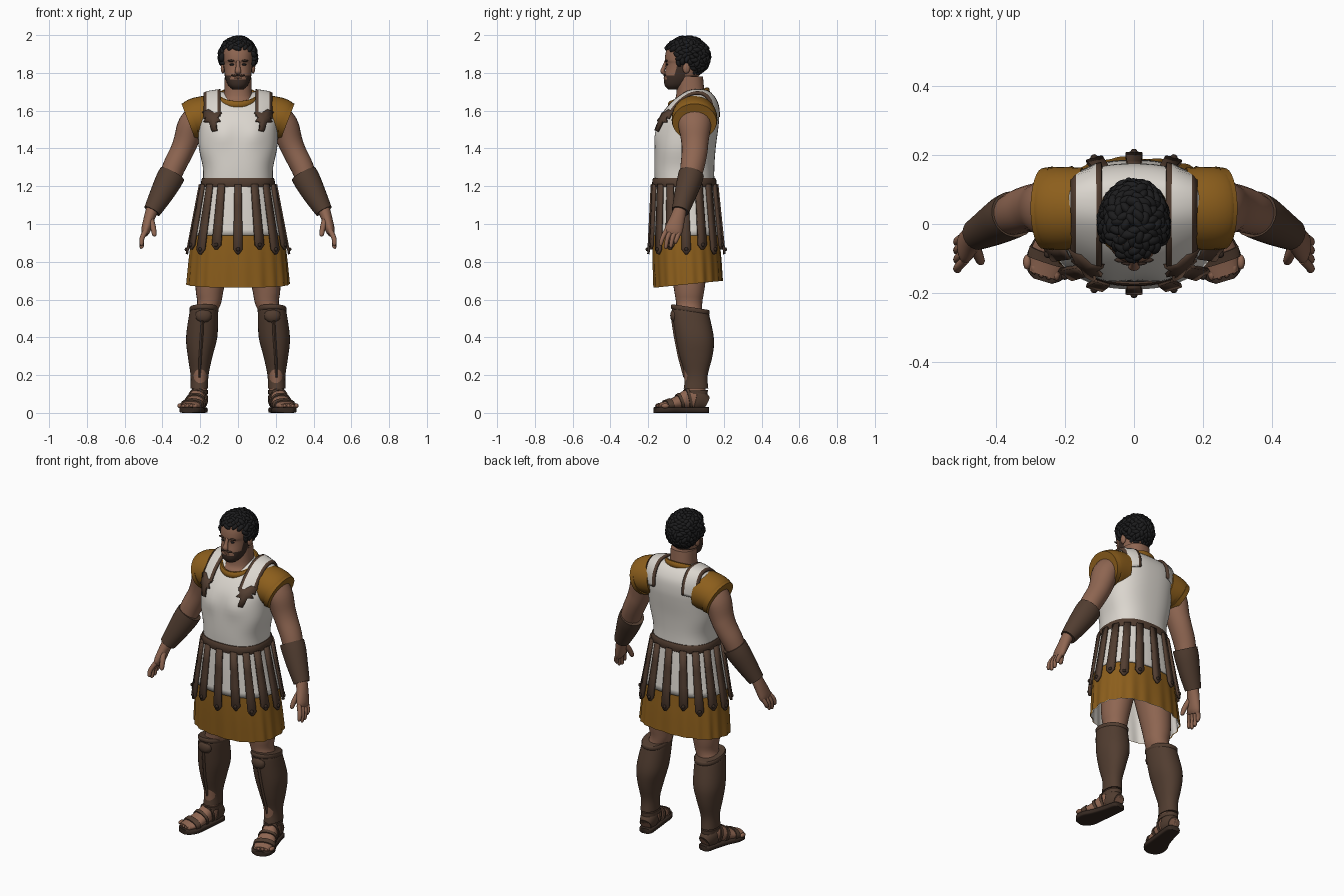
import bpy, bmesh, math, random
from math import sin, cos, pi, radians
from mathutils import Vector, Matrix
from mathutils.bvhtree import BVHTree

cube = bpy.data.objects.get("Cube")
if cube:
    bpy.data.objects.remove(cube, do_unlink=True)
random.seed(4)


def material(name, *srgb):
    lin = [((c + 0.055) / 1.055) ** 2.4 for c in srgb] + [1]
    m = bpy.data.materials.new(name)
    m.use_nodes = True
    m.diffuse_color = lin
    for node in m.node_tree.nodes:
        if node.type == 'BSDF_PRINCIPLED':
            node.inputs["Base Color"].default_value = lin
            node.inputs["Roughness"].default_value = 0.8
    return m


SKIN = material("skin", .56, .40, .32)
LEATHER = material("leather", .32, .24, .19)
WHITE = material("off white", .86, .84, .81)
OCHRE = material("ochre cloth", .55, .37, .11)
HAIR = material("black hair", .11, .11, .115)
BEARD = material("beard brown", .24, .18, .15)
SOLE = material("dark sole", .21, .16, .13)


def build(name, verts, faces, mats, mirror=False, solid=0, angle=45, rule=None):
    """Make a mesh object, shade it and add its modifiers."""
    me = bpy.data.meshes.new(name)
    me.from_pydata([tuple(v) for v in verts], [], faces)
    bm = bmesh.new()
    bm.from_mesh(me)
    bmesh.ops.recalc_face_normals(bm, faces=bm.faces)
    bm.to_mesh(me)
    bm.free()
    ob = bpy.data.objects.new(name, me)
    bpy.context.scene.collection.objects.link(ob)
    for m in mats if isinstance(mats, list) else [mats]:
        me.materials.append(m)
    if rule:
        for f in me.polygons:
            f.material_index = rule(f.center)
    bpy.ops.object.select_all(action='DESELECT')
    ob.select_set(True)
    bpy.context.view_layer.objects.active = ob
    bpy.ops.object.shade_smooth_by_angle(angle=radians(angle))
    if solid:
        mod = ob.modifiers.new("thickness", 'SOLIDIFY')
        mod.thickness, mod.offset = solid, 0
    if mirror:
        ob.modifiers.new("mirror", 'MIRROR')
    return ob


def refine(rows, k=4):
    """Catmull-Rom interpolation of a list of number rows."""
    out = []
    for i in range(len(rows) - 1):
        a, b, c, d = (rows[min(max(j, 0), len(rows) - 1)] for j in range(i - 1, i + 3))
        for s in range(k):
            t = s / k
            out.append([q + t / 2 * (r - p + t * (2*p - 5*q + 4*r - e + t * (3*(q - r) + e - p)))
                        for p, q, r, e in zip(a, b, c, d)])
    return out + [list(rows[-1])]


def oval(t, p):
    c, s = cos(t), sin(t)
    return math.copysign(abs(c) ** (2 / p), c), math.copysign(abs(s) ** (2 / p), s)


def level_rings(rows, n=32, p=2.3):
    """Horizontal rings from rows of z, x0, x1, y0, y1."""
    rings = []
    for z, x0, x1, y0, y1 in rows:
        ov = [oval(2 * pi * i / n, p) for i in range(n)]
        rings.append([Vector(((x0+x1)/2 + (x1-x0)/2 * u, (y0+y1)/2 + (y1-y0)/2 * v, z)) for u, v in ov])
    return rings


def tube_rings(rows, n=20, p=2, ref=(0, 1, 0)):
    """Rings square to a path, from rows of x, y, z, two radii."""
    pts = [Vector(r[:3]) for r in rows]
    rings = []
    for i, r in enumerate(rows):
        t = (pts[min(i + 1, len(pts) - 1)] - pts[max(i - 1, 0)]).normalized()
        a = t.cross(Vector(ref)).normalized()
        b = a.cross(t)
        ov = [oval(2 * pi * j / n, p) for j in range(n)]
        rings.append([pts[i] + a * u * r[3] + b * v * r[4] for u, v in ov])
    return rings


def loft(name, rings, mats, cap=True, **kw):
    n = len(rings[0])
    verts = [v for r in rings for v in r]
    faces = [(i*n + j, i*n + (j+1) % n, (i+1)*n + (j+1) % n, (i+1)*n + j)
             for i in range(len(rings) - 1) for j in range(n)]
    if cap:
        faces += [tuple(range(n)), tuple(range(len(verts) - n, len(verts)))]
    return build(name, verts, faces, mats, **kw)


def sym(rows):
    return [(z, -w, w, a, b) for z, w, a, b in rows]


def blobs(name, items, mat, mirror=False, sub=2):
    """Join ellipsoids given as (centre, radii, turn)."""
    bm = bmesh.new()
    for c, r, turn in items:
        mx = Matrix.Translation(c) @ turn.to_4x4() @ Matrix.Diagonal((*r, 1))
        bmesh.ops.create_icosphere(bm, subdivisions=sub, radius=1, matrix=mx)
    verts = [v.co.copy() for v in bm.verts]
    bm.verts.index_update()
    faces = [tuple(v.index for v in f.verts) for f in bm.faces]
    bm.free()
    return build(name, verts, faces, mat, mirror=mirror)


# Cuirass with soft chest relief
torso = level_rings(refine(sym([
    (1.22, .185, -.165, .15), (1.3, .186, -.168, .15), (1.4, .207, -.165, .157), (1.5, .212, -.153, .17),
    (1.56, .214, -.133, .175), (1.62, .21, -.09, .17), (1.66, .2, -.045, .152), (1.69, .165, 0, .125),
    (1.7, .1, .03, .1)])), 64, 2.5)
for ring in torso:
    for v in ring:
        if v.y < 0:
            v.y -= .013 * math.exp(-((abs(v.x) - .085) / .06) ** 2 - ((v.z - 1.47) / .06) ** 2)
cuirass = loft("cuirass", torso, WHITE)
tree = BVHTree.FromPolygons([v.co for v in cuirass.data.vertices],
                            [tuple(f.vertices) for f in cuirass.data.polygons])

# Shoulder straps laid over the cuirass, brown borders
cols = (.093, .108, .165, .18)
verts = []
steps = 24
for i in range(steps + 1):
    a = radians(155 - 130 * i / steps)
    d = Vector((0, cos(a), sin(a)))
    for x in cols:
        hit = tree.ray_cast(Vector((x, .03, 1.5)) + d, -d)[0]
        verts.append(hit + d * .008)
faces = [(4*i + j, 4*i + j + 1, 4*i + j + 5, 4*i + j + 4) for i in range(steps) for j in range(3)]
build("shoulder_straps", verts, faces, [WHITE, LEATHER], mirror=True, solid=.012,
      rule=lambda c: 0 if cols[1] < c.x < cols[2] else 1)

# Leather fittings at the strap ends
star = [(-.05, .03), (-.015, .025), (.015, .045), (.05, .03), (.03, 0), (.042, -.02), (.015, -.02),
        (0, -.07), (-.025, -.065), (-.02, -.02), (-.045, -.015), (-.03, .005)]
verts = [tree.ray_cast(Vector((.137 + x, -1, 1.56 + z)), Vector((0, 1, 0)))[0] - Vector((0, .014, 0))
         for x, z in [(0, 0)] + star]
build("strap_fittings", verts, [(0, i + 1, (i + 1) % len(star) + 1) for i in range(len(star))],
      LEATHER, mirror=True, solid=.014)

# Neck and tunic collar
loft("neck", level_rings(refine(sym([
    (1.6, .1, -.08, .11), (1.645, .09, -.072, .11), (1.68, .075, -.052, .1), (1.78, .07, -.05, .09)]))), SKIN)
profile = [oval(2 * pi * j / 10, 2) for j in range(10)]
collar = []
for i in range(41):
    t = 2 * pi * i / 40
    out = Vector((cos(t), sin(t), 0))
    mid = Vector((.098 * cos(t), .015 + .098 * sin(t), 1.668 + .036 * sin(t)))
    collar.append([mid + out * u * .013 + Vector((0, 0, v * .02)) for u, v in profile])
loft("tunic_collar", collar, OCHRE, cap=False)

# Belt and layered skirt
loft("belt", level_rings(sym([(1.195, .193, -.176, .158), (1.2, .197, -.18, .162), (1.235, .194, -.178, .16),
                              (1.243, .189, -.173, .155)]), 64, 2.4), LEATHER)
white_rows = sym([(1.22, .187, -.168, .152), (1.1, .21, -.178, .166), (.94, .245, -.186, .183)])
loft("white_skirt", level_rings(refine(white_rows), 64, 2.3), WHITE, cap=False, solid=.006)
pleats = level_rings(refine(sym([(1, .232, -.173, .17), (.9, .249, -.176, .178), (.8, .26, -.175, .186),
                                 (.68, .27, -.17, .192)])), 160, 2.3)
for ring in pleats:
    for i, v in enumerate(ring):
        drop = (1 - v.z) / .32
        wave = 1 + drop * (.016 * sin(pi * i / 4) + .008 * sin(pi * i / 10))
        v.x, v.y, v.z = v.x * wave, v.y * wave, v.z + .1 * v.y * drop
loft("pleated_skirt", pleats, OCHRE, cap=False)
for ring in pleats:
    for v in ring:
        v.x, v.y = v.x * .98, v.y * .98
loft("skirt_lining", pleats, WHITE, cap=False)

# Hanging leather strips with pointed ends and studs
strips, strip_faces, studs = [], [], []
for k in range(16):
    t = 2 * pi * k / 16 + pi / 2
    low = .865 if k % 2 else .84
    base = len(strips)
    for f, half in ((0, .019), (.3, .021), (.6, .023), (.93, .025), (1, .006)):
        z = 1.21 + (low - 1.21) * f
        g = (1.22 - z) / .28
        w, front, back = .199 + .053 * g, -.18 - .014 * g, .164 + .029 * g
        u, v = oval(t, 2.3)
        p = Vector((w * u, (front + back) / 2 + (back - front) / 2 * v, z))
        tan = Vector((-w * sin(t), .18 * cos(t), 0)).normalized()
        strips += [p - tan * half, p + tan * half]
        if .9 < f < 1:
            out = Vector((tan.y, -tan.x, 0))
            studs.append((p + out * .006, (.011, .011, .011), Matrix.Identity(3)))
    strip_faces += [(base + 2*i, base + 2*i + 1, base + 2*i + 3, base + 2*i + 2) for i in range(4)]
build("leather_strips", strips, strip_faces, LEATHER, solid=.013)
blobs("strip_studs", studs, SOLE)

# Sleeves, arms and bracers
loft("sleeves", tube_rings(refine([(.15, .045, 1.57, .112, .118), (.215, .045, 1.562, .108, .12),
                                   (.25, .045, 1.548, .1, .116), (.257, .045, 1.545, .09, .105)]), 32),
     OCHRE, mirror=True)
loft("sleeve_hems", tube_rings([(.236, .045, 1.55, .108, .121), (.262, .045, 1.54, .103, .117)], 32),
     OCHRE, mirror=True)
loft("arms", tube_rings(refine([
    (.2, .045, 1.56, .085, .1), (.248, .046, 1.52, .073, .087), (.275, .047, 1.44, .066, .073),
    (.3, .045, 1.38, .062, .068), (.34, .033, 1.3, .06, .063), (.38, .012, 1.2, .052, .052),
    (.455, -.03, 1.07, .034, .037)]), 24), SKIN, mirror=True)
loft("bracers", tube_rings(refine([
    (.348, .028, 1.265, .071, .068), (.372, .016, 1.22, .07, .066), (.412, -.007, 1.145, .06, .057),
    (.455, -.03, 1.068, .046, .046)]), 24), LEATHER, mirror=True)

# Hands
loft("palms", tube_rings(refine([
    (.453, -.03, 1.08, .033, .034), (.47, -.045, 1.03, .029, .04), (.487, -.065, .97, .025, .048),
    (.494, -.072, .945, .016, .042)])), SKIN, mirror=True)
for name, d, tip in (("index", -.036, .885), ("middle", -.012, .87), ("ring", .012, .875), ("little", .034, .895)):
    loft(name + "_fingers", tube_rings(refine([
        (.488, -.068 + d, .965, .014, .013), (.508, -.085 + 1.1 * d, .925, .013, .012),
        (.51, -.093 + 1.1 * d, tip + .01, .011, .01), (.508, -.094 + 1.1 * d, tip, .005, .005)]), 10),
        SKIN, mirror=True)
loft("thumbs", tube_rings(refine([
    (.465, -.055, 1.035, .016, .018), (.45, -.09, .985, .015, .016), (.443, -.108, .945, .012, .012),
    (.442, -.112, .935, .005, .005)]), 10), SKIN, mirror=True)

# Legs and greaves
loft("legs", level_rings(refine([
    (.92, .01, .22, -.1, .13), (.67, .072, .225, -.066, .1), (.58, .09, .216, -.052, .086),
    (.5, .12, .24, -.05, .09), (.3, .15, .25, -.02, .11), (.06, .168, .24, 0, .1)]), 28, 2.1), SKIN, mirror=True)
greave_rings = level_rings(refine([
    (.55, .108, .25, -.072, .118), (.52, .105, .259, -.074, .126), (.4, .11, .275, -.055, .148),
    (.3, .135, .266, -.034, .14), (.2, .156, .251, -.006, .115), (.13, .158, .252, -.012, .118)]), 32, 2.2)
for ring in greave_rings:
    for v in ring:
        v.z -= .16 * (v.y - .02) * max(0, (v.z - .3) / .25)
loft("greaves", greave_rings, LEATHER, mirror=True)
rim = [[v + Vector((v.x - .18, v.y - .025, 0)) * g + Vector((0, 0, h)) for v in greave_rings[1]]
       for g, h in ((.02, -.012), (.07, -.006), (.07, .008), (.02, .014))]
loft("greave_rims", rim, LEATHER, mirror=True)
blobs("knee_plates", [(Vector((.182, -.062, .515)), (.045, .022, .038), Matrix.Identity(3))], LEATHER, mirror=True)
loft("shin_ridges", tube_rings([(.188, -.066, .49, .008, .012), (.193, -.052, .4, .009, .012),
                                (.2, -.032, .3, .008, .012), (.204, -.004, .19, .006, .01)], 8),
     LEATHER, mirror=True)

# Feet with sandals
foot = refine([(.2, .108, .05, .028, .03), (.205, .07, .068, .04, .05), (.213, .02, .075, .042, .055),
               (.228, -.04, .056, .05, .036), (.245, -.095, .042, .056, .024), (.262, -.148, .034, .042, .016)])
up = (0, 0, 1)
loft("feet", tube_rings(foot, 20, 2.2, up), SKIN, mirror=True)
for name, a, b in (("heel", 0, 7), ("ankle", 8, 10), ("instep", 11, 13), ("toe", 15, 18)):
    band = [r[:3] + [r[3] + .007, r[4] + .007] for r in foot[a:b]]
    loft(name + "_straps", tube_rings(band, 24, 2.2, up), LEATHER, mirror=True)
loft("ankle_cuffs", level_rings([(.1, .16, .248, -.016, .114), (.122, .16, .249, -.016, .116)], 28),
     LEATHER, mirror=True)
loft("soles", tube_rings(refine([
    (.198, .12, .015, .022, .015), (.2, .105, .015, .04, .015), (.21, .04, .015, .046, .015),
    (.227, -.04, .015, .055, .015), (.244, -.1, .015, .066, .015), (.258, -.145, .015, .054, .015),
    (.264, -.165, .015, .028, .015)]), 24, 5, up), SOLE, mirror=True)
toes = [(Vector((.225 + .021 * i, -.142 + .002 * i * i, .037)), (.012, .022, .013), Matrix.Identity(3))
        for i in range(5)]
blobs("toes", toes, SKIN, mirror=True)

# Head with bearded jaw
loft("head", level_rings(refine(sym([
    (1.712, .028, -.095, -.03), (1.735, .052, -.113, .01), (1.775, .068, -.116, .06), (1.82, .075, -.108, .09),
    (1.85, .078, -.106, .1), (1.87, .08, -.112, .1), (1.92, .08, -.104, .1), (1.96, .06, -.08, .08),
    (1.975, .03, -.04, .04)])), 48, 2.3), [SKIN, BEARD],
     rule=lambda c: int(c.z < 1.765 or (c.z < 1.79 and abs(c.x) > .04) or (c.z < 1.84 and -.055 < c.y < 0)))
loft("nose", tube_rings(refine([(0, -.104, 1.865, .009, .008), (0, -.117, 1.83, .012, .01),
                                (0, -.124, 1.808, .017, .012), (0, -.112, 1.797, .012, .008)]), 12), SKIN)
turn = Matrix.Identity(3)
blobs("ears", [(Vector((.08, .002, 1.825)), (.012, .02, .03), turn)], SKIN, mirror=True)
blobs("eyes", [(Vector((.031, -.1, 1.844)), (.014, .006, .006), turn)], HAIR, mirror=True)
blobs("eyebrows", [(Vector((.034, -.104, 1.864)), (.023, .008, .006), turn)], BEARD, mirror=True)
blobs("moustache", [(Vector((.017, -.111, 1.787)), (.022, .009, .006), turn)], BEARD, mirror=True)
blobs("lips", [(Vector((0, -.113, 1.773)), (.02, .007, .005), turn)], SKIN)

# Curly hair: a cap covered with tufts
curls = [(Vector((0, .015, 1.885)), (.094, .1, .1), turn)]
count = 260
for i in range(count):
    z = 1 - 2 * (i + .5) / count
    r, a = math.sqrt(1 - z * z), i * 2.39996
    d = Vector((r * cos(a), r * sin(a), z))
    limit = .42 if d.y < -.45 else (-.35 if d.y < .15 else -.92)
    if z > limit:
        spin = d.to_track_quat('Z', 'Y').to_matrix() @ Matrix.Rotation(random.uniform(0, pi), 3, 'Z')
        size = random.uniform(.016, .021)
        curls.append((Vector((.09 * d.x, .004 + .112 * d.y, 1.885 + .097 * z)), (size * 1.35, size * .75, size), spin))
blobs("curly_hair", curls, HAIR)
